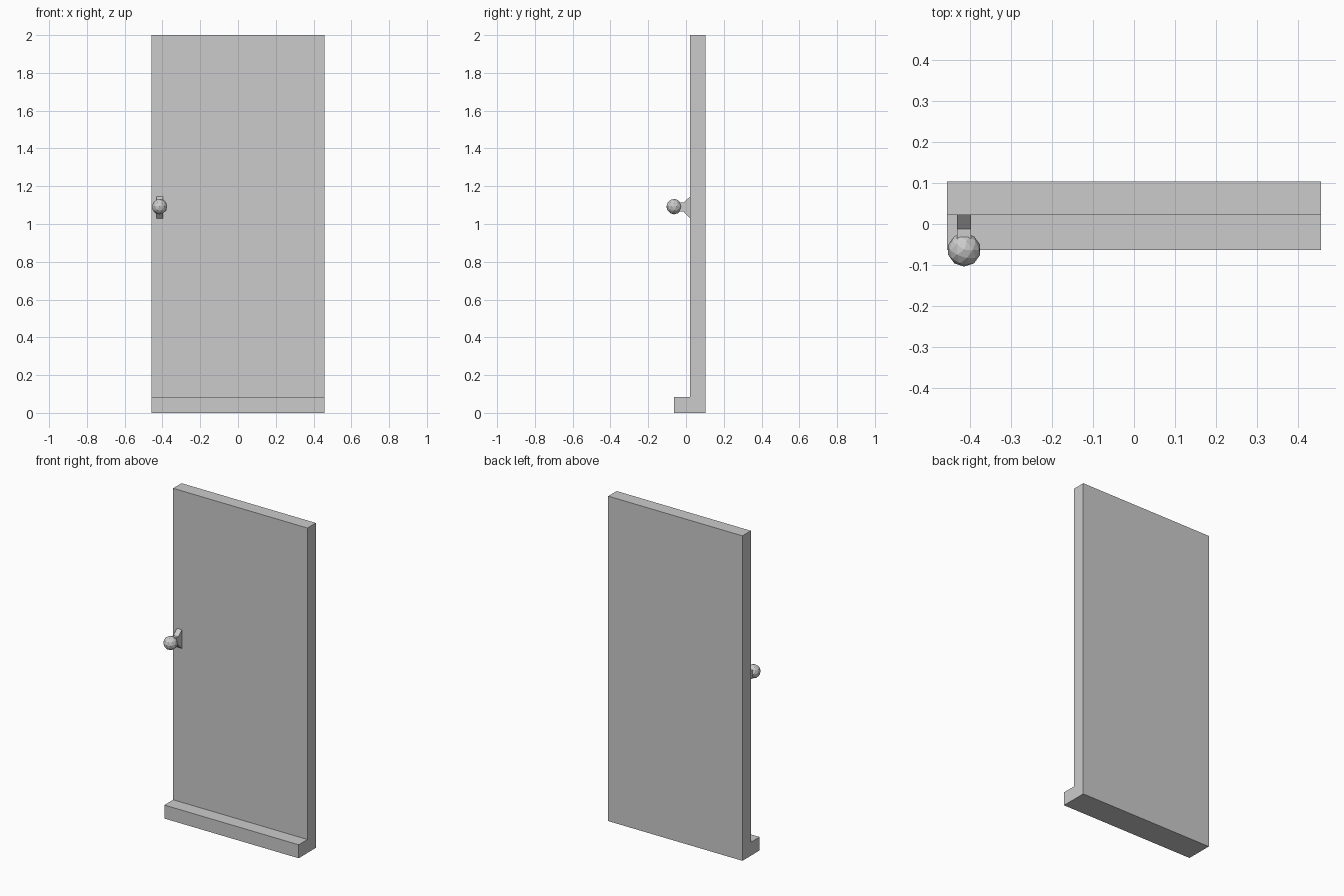
import bpy, bmesh
from mathutils import Matrix

if "Cube" in bpy.data.objects:
    bpy.data.objects.remove(bpy.data.objects["Cube"])


def add_object(name, bm):
    bmesh.ops.recalc_face_normals(bm, faces=bm.faces)
    mesh = bpy.data.meshes.new(name)
    bm.to_mesh(mesh)
    bm.free()
    obj = bpy.data.objects.new(name, mesh)
    bpy.context.collection.objects.link(obj)
    return obj


def extrude_profile(name, yz, x0, x1):
    bm = bmesh.new()
    face = bm.faces.new([bm.verts.new((x0, y, z)) for y, z in yz])
    ext = bmesh.ops.extrude_face_region(bm, geom=[face], use_keep_orig=True)
    moved = [v for v in ext["geom"] if isinstance(v, bmesh.types.BMVert)]
    bmesh.ops.translate(bm, verts=moved, vec=(x1 - x0, 0, 0))
    return add_object(name, bm)


# Door slab with the projecting bottom rail, one L-shaped section
extrude_profile("door_panel",
                [(-0.063, 0), (0.104, 0), (0.104, 2), (0.022, 2),
                 (0.022, 0.083), (-0.063, 0.083)], -0.457, 0.457)

# Flared stem holding the knob
extrude_profile("knob_stem",
                [(0.022, 1.03), (0.022, 1.145), (-0.012, 1.115),
                 (-0.045, 1.115), (-0.045, 1.065), (-0.012, 1.065)],
                -0.432, -0.398)

# Faceted round knob
bm = bmesh.new()
bmesh.ops.create_icosphere(bm, subdivisions=2, radius=0.041,
                           matrix=Matrix.Translation((-0.415, -0.063, 1.092)))
add_object("door_knob", bm)
